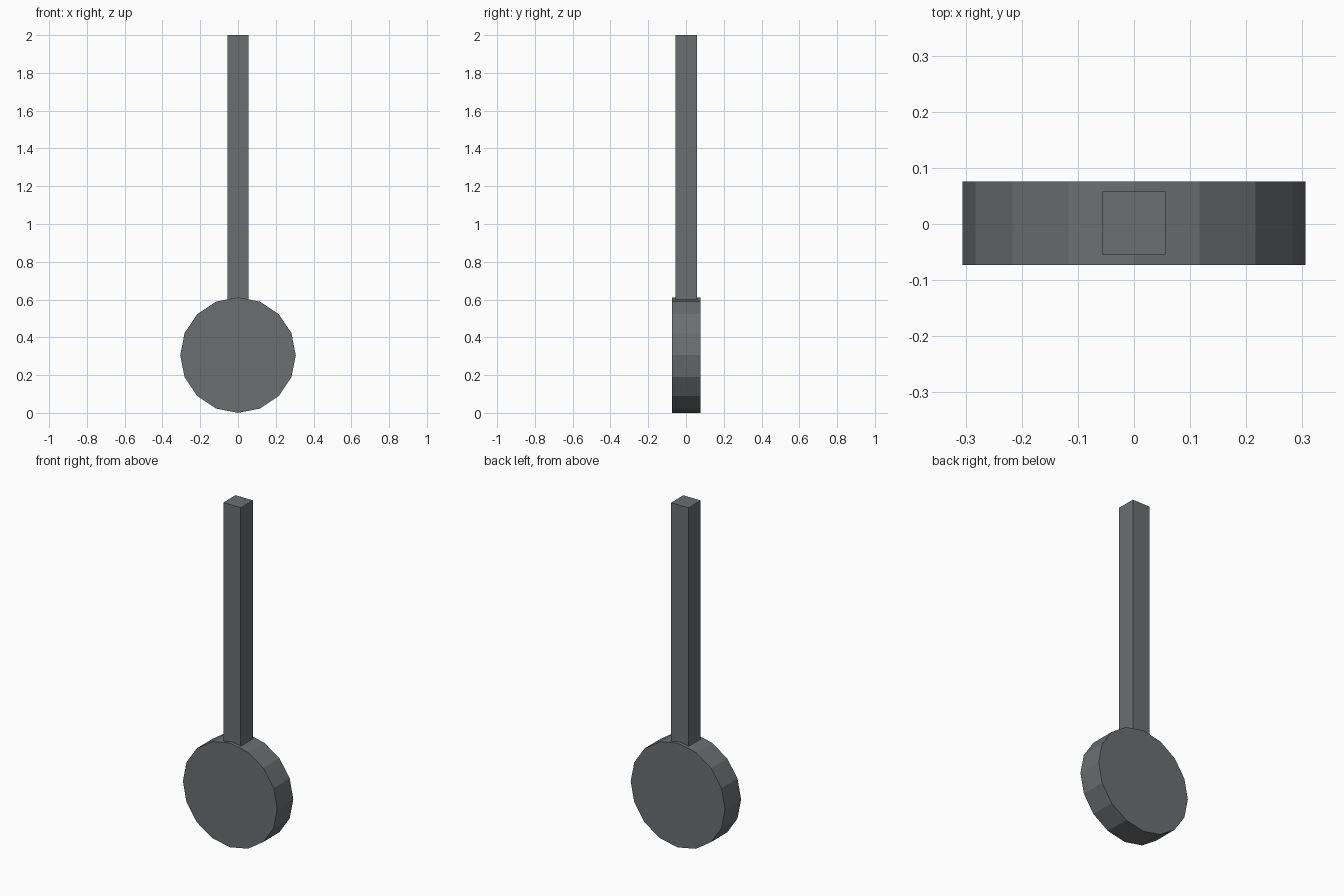
import bpy
import math

if "Cube" in bpy.data.objects:
    bpy.data.objects.remove(bpy.data.objects["Cube"])

# Single dark grey metal
metal = bpy.data.materials.new("dark_grey_metal")
metal.use_nodes = True
colour = (0.15, 0.155, 0.16, 1)
metal.diffuse_color = colour
metal.node_tree.nodes["Principled BSDF"].inputs["Base Color"].default_value = colour


def finish(name):
    obj = bpy.context.object
    obj.name = name
    obj.data.materials.append(metal)
    return obj


# Pendulum weight: flat 16-sided disc facing front, with a point at the top
radius = 0.306
bpy.ops.mesh.primitive_cylinder_add(
    vertices=16, radius=radius, depth=0.149,
    location=(0, 0.001, radius), rotation=(math.radians(90), 0, 0))
finish("pendulum_weight")

# Square rod, sunk slightly into the weight
bottom, top = 0.55, 2.0
bpy.ops.mesh.primitive_cube_add(size=1, location=(0, 0.001, (bottom + top) / 2))
rod = finish("pendulum_rod")
rod.scale = (0.113, 0.113, top - bottom)
